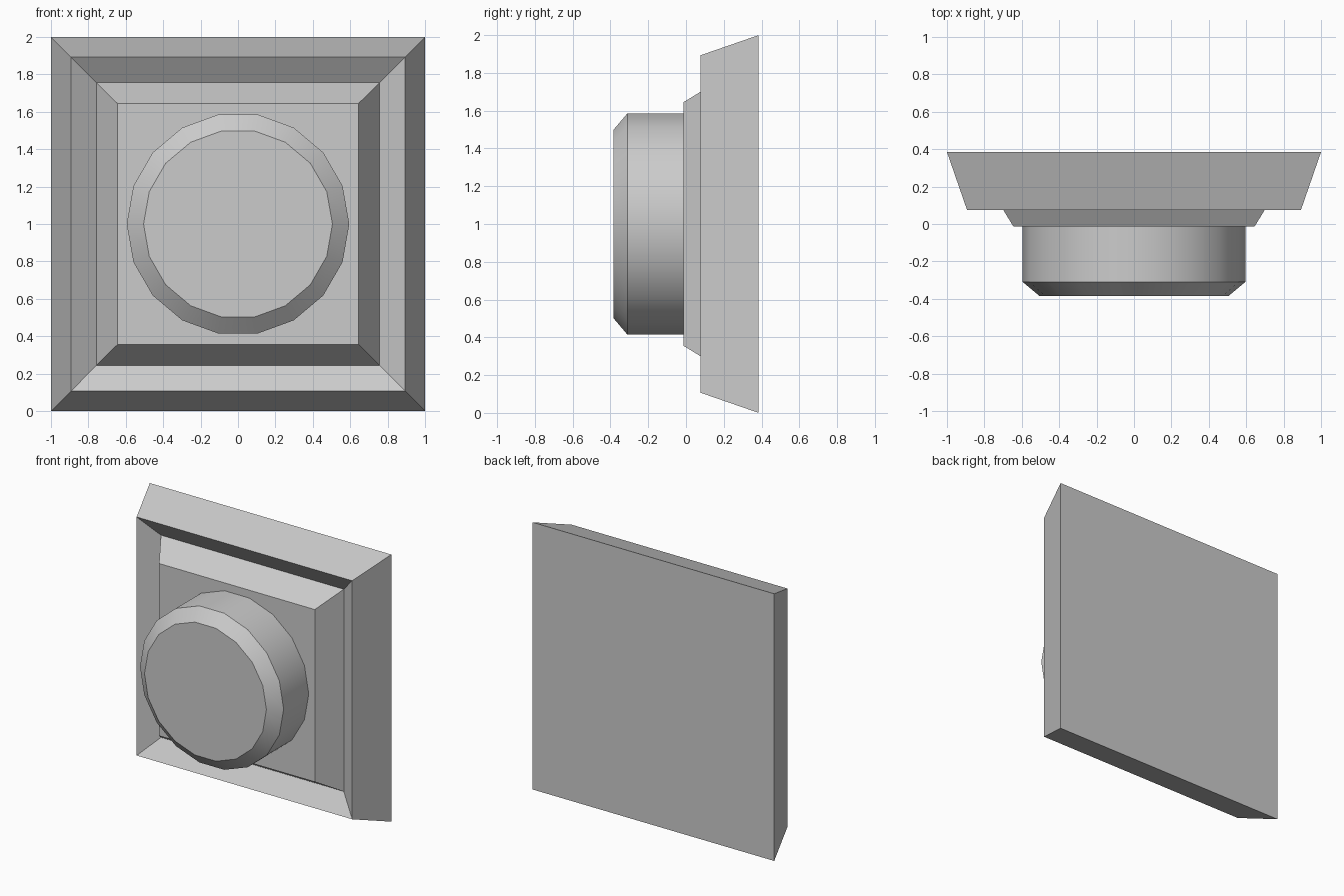
import bpy, bmesh, math

if "Cube" in bpy.data.objects:
    bpy.data.objects.remove(bpy.data.objects["Cube"])


def loft(name, sides, profile, start=0.0, scale=1.0):
    """Stack regular polygon rings along y from (radius, y) pairs and cap both ends."""
    bm = bmesh.new()
    rings = []
    for r, y in profile:
        angles = [start + math.tau * i / sides for i in range(sides)]
        rings.append([bm.verts.new((r * scale * math.cos(a), y, 1 + r * scale * math.sin(a)))
                      for a in angles])
    for a, b in zip(rings, rings[1:]):
        for i in range(sides):
            j = (i + 1) % sides
            bm.faces.new((a[i], a[j], b[j], b[i]))
    bm.faces.new(rings[0])
    bm.faces.new(rings[-1])
    bmesh.ops.recalc_face_normals(bm, faces=bm.faces)
    mesh = bpy.data.meshes.new(name)
    bm.to_mesh(mesh)
    bm.free()
    obj = bpy.data.objects.new(name, mesh)
    bpy.context.collection.objects.link(obj)
    return obj


# Square backplate: tapered rim, V groove and raised centre (half-widths)
loft("backplate", 4,
     [(1.0, 0.385), (0.893, 0.076), (0.757, 0.17), (0.645, -0.013)],
     start=math.pi / 4, scale=math.sqrt(2))

# Round push button with chamfered front edge, seated in the plate
button = loft("button", 18,
              [(0.595, 0.0), (0.595, -0.31), (0.505, -0.385)])
bpy.context.view_layer.objects.active = button
button.select_set(True)
bpy.ops.object.shade_smooth_by_angle(angle=math.radians(30))
